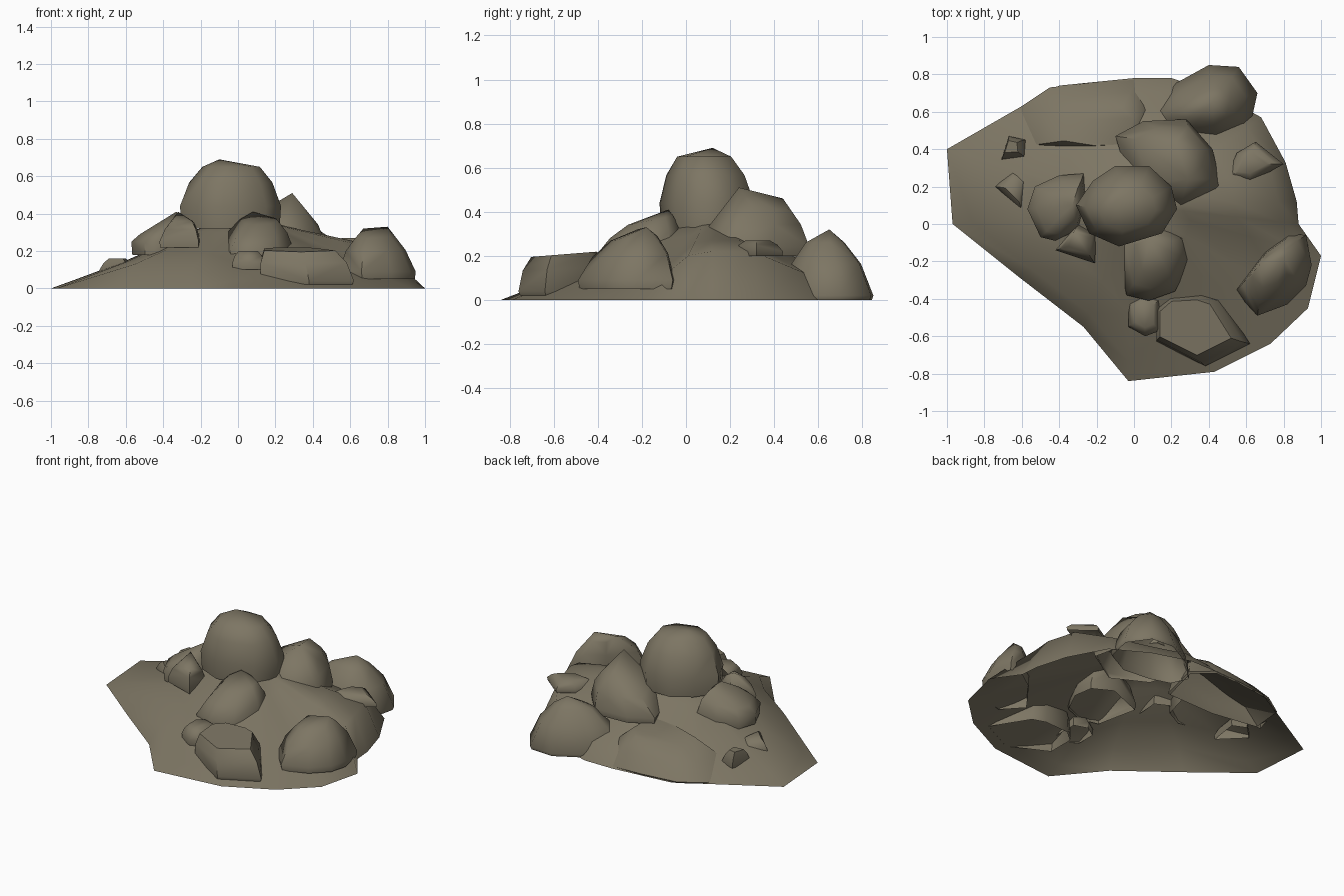
import bpy
import bmesh
import math
from mathutils import Vector

cube = bpy.data.objects.get("Cube")
if cube:
    bpy.data.objects.remove(cube, do_unlink=True)

# One weathered stone colour for everything
stone = bpy.data.materials.new("brown_grey_stone")
stone.use_nodes = True
colour = (.205, .18, .126, 1)
stone.diffuse_color = colour
shader = next(n for n in stone.node_tree.nodes if n.type == 'BSDF_PRINCIPLED')
shader.inputs["Base Color"].default_value = colour
shader.inputs["Roughness"].default_value = .9


def finish(name, bm, angle):
    """Turn a bmesh into a smooth shaded object that keeps its sharp edges."""
    mesh = bpy.data.meshes.new(name)
    bm.to_mesh(mesh)
    bm.free()
    mesh.materials.append(stone)
    mesh.shade_smooth()
    mesh.set_sharp_from_angle(angle=math.radians(angle))
    obj = bpy.data.objects.new(name, mesh)
    bpy.context.collection.objects.link(obj)
    return obj


def rock(name, outline, low, rim, top, taper=.6, shift=(0, 0), tilt=(0, 0), peaks=()):
    """Boulder without a base: hull of a foot, rim, shoulder, tilted crown and peaks."""
    points = [Vector(p) for p in outline]
    centre = sum(points, Vector((0, 0))) / len(points)
    shift, tilt = Vector(shift), Vector(tilt)
    shoulder = (1 + taper) / 2 + .04
    levels = [(low, .97, 0), (rim, 1, 0),
              (rim + (top - rim) * .6, shoulder, .5), (top, taper, 1)]
    bm = bmesh.new()
    for z, scale, blend in levels:
        for p in points:
            offset = (p - centre) * scale
            xy = centre + offset + shift * blend
            bm.verts.new((xy.x, xy.y, z + tilt.dot(offset) * blend))
    for peak in peaks:
        bm.verts.new(peak)
    hull = bmesh.ops.convex_hull(bm, input=bm.verts)
    inside = [g for g in hull["geom_interior"] if isinstance(g, bmesh.types.BMVert)]
    bmesh.ops.delete(bm, geom=inside, context='VERTS')
    bmesh.ops.recalc_face_normals(bm, faces=bm.faces)
    base = [f for f in bm.faces if f.normal.z < -.8]
    bmesh.ops.delete(bm, geom=base, context='FACES')
    return finish(name, bm, 50)


# Open mound of ground: outline points with a swell, from gentle slope to high shelf
edge = [(-1, .4, 0), (-.97, 0, 0), (-.62, -.28, .5), (-.27, -.55, .4), (-.03, -.84, 0),
        (.43, -.79, 0), (.73, -.64, 0), (.93, -.45, 0), (1, -.17, .2), (.88, 0, .9),
        (.87, .12, 1), (.81, .33, 1), (.68, .57, .5), (.45, .7, .3), (.2, .78, .3),
        (0, .78, .2), (-.2, .76, .2), (-.4, .74, .1), (-.6, .63, 0)]
middle = Vector((0, .1))
bm = bmesh.new()
rings = []
for scale, gentle, shelf in [(1, 0, 0), (.89, .04, .22), (.62, .14, .27), (.3, .28, .33)]:
    ring = []
    for x, y, swell in edge:
        xy = middle.lerp(Vector((x, y)), scale)
        ring.append(bm.verts.new((xy.x, xy.y, gentle + (shelf - gentle) * swell)))
    rings.append(ring)
summit = bm.verts.new((middle.x, middle.y, .41))
count = len(edge)
for i in range(count):
    j = (i + 1) % count
    for outer, inner in zip(rings, rings[1:]):
        bm.faces.new((outer[i], outer[j], inner[j], inner[i]))
    bm.faces.new((rings[-1][i], rings[-1][j], summit))
finish("ground_mound", bm, 60)

# Large boulders
rock("summit_boulder",
     [(-.31, .1), (-.22, .23), (-.1, .31), (.08, .31), (.2, .2), (.23, .08),
      (.15, -.05), (-.08, -.12), (-.24, -.05)],
     low=.32, rim=.44, top=.65, taper=.57, shift=(0, -.02), peaks=[(-.1, .12, .69)])
rock("back_boulder",
     [(-.1, .47), (.05, .55), (.28, .56), (.42, .4), (.47, .18), (.23, .03), (0, .15)],
     low=.2, rim=.24, top=.41, taper=.4, shift=(.06, .04),
     peaks=[(.29, .24, .51), (.22, .44, .46)])
rock("middle_boulder",
     [(-.1, -.1), (-.04, -.38), (.08, -.41), (.22, -.36), (.3, -.2), (.28, -.07), (.15, 0)],
     low=.16, rim=.2, top=.36, taper=.5, shift=(0, .05), tilt=(0, .2),
     peaks=[(.08, -.08, .41)])
rock("left_boulder",
     [(-.57, .08), (-.5, -.07), (-.42, -.09), (-.3, -.03), (-.25, .15), (-.27, .27),
      (-.4, .26), (-.53, .2)],
     low=.18, rim=.25, top=.35, taper=.55, shift=(.03, 0), tilt=(.3, 0),
     peaks=[(-.33, .1, .41)])
rock("right_boulder",
     [(.54, -.36), (.66, -.49), (.82, -.43), (.92, -.33), (.95, -.22), (.92, -.06),
      (.84, -.05), (.7, -.15)],
     low=.05, rim=.09, top=.28, taper=.48, shift=(-.04, .03), tilt=(0, .1),
     peaks=[(.67, -.22, .32), (.8, -.18, .33)])
rock("front_boulder",
     [(.12, -.45), (.12, -.63), (.38, -.76), (.62, -.64), (.47, -.4), (.38, -.37), (.2, -.38)],
     low=.02, rim=.04, top=.21, taper=.76, shift=(-.03, 0), tilt=(0, .08))
rock("far_back_boulder",
     [(.07, .6), (.12, .49), (.25, .45), (.45, .43), (.62, .52), (.66, .7), (.56, .84),
      (.4, .85), (.2, .74)],
     low=0, rim=.02, top=.26, taper=.42, shift=(.02, 0), peaks=[(.42, .65, .32)])

# Long bank that swells out of the back slope
rock("back_bank",
     [(-.62, .42), (-.3, .37), (.05, .38), (.12, .66), (0, .77), (-.2, .76), (-.45, .73), (-.6, .63)],
     low=0, rim=.01, top=.18, taper=.5, shift=(.06, -.06), tilt=(.1, -.25))

# Small broken stones
rock("small_front_stone",
     [(-.03, -.42), (-.03, -.55), (.06, -.6), (.14, -.57), (.14, -.4), (.05, -.37)],
     low=.1, rim=.14, top=.2, taper=.6)
rock("pointed_left_stone",
     [(-.42, -.14), (-.21, -.21), (-.2, -.05), (-.3, 0)],
     low=.22, rim=.25, top=.36, taper=.5, peaks=[(-.32, -.04, .41)])
rock("small_left_stone",
     [(-.74, .2), (-.66, .14), (-.59, .05), (-.56, .25), (-.65, .29)],
     low=.07, rim=.1, top=.16, taper=.5)
rock("back_left_stone",
     [(-.71, .34), (-.57, .35), (-.58, .45), (-.67, .47)],
     low=.06, rim=.08, top=.16, taper=.5, shift=(-.02, .01))
rock("small_right_stone",
     [(.49, .24), (.62, .22), (.8, .32), (.65, .44), (.55, .38)],
     low=.2, rim=.22, top=.27, taper=.5)
